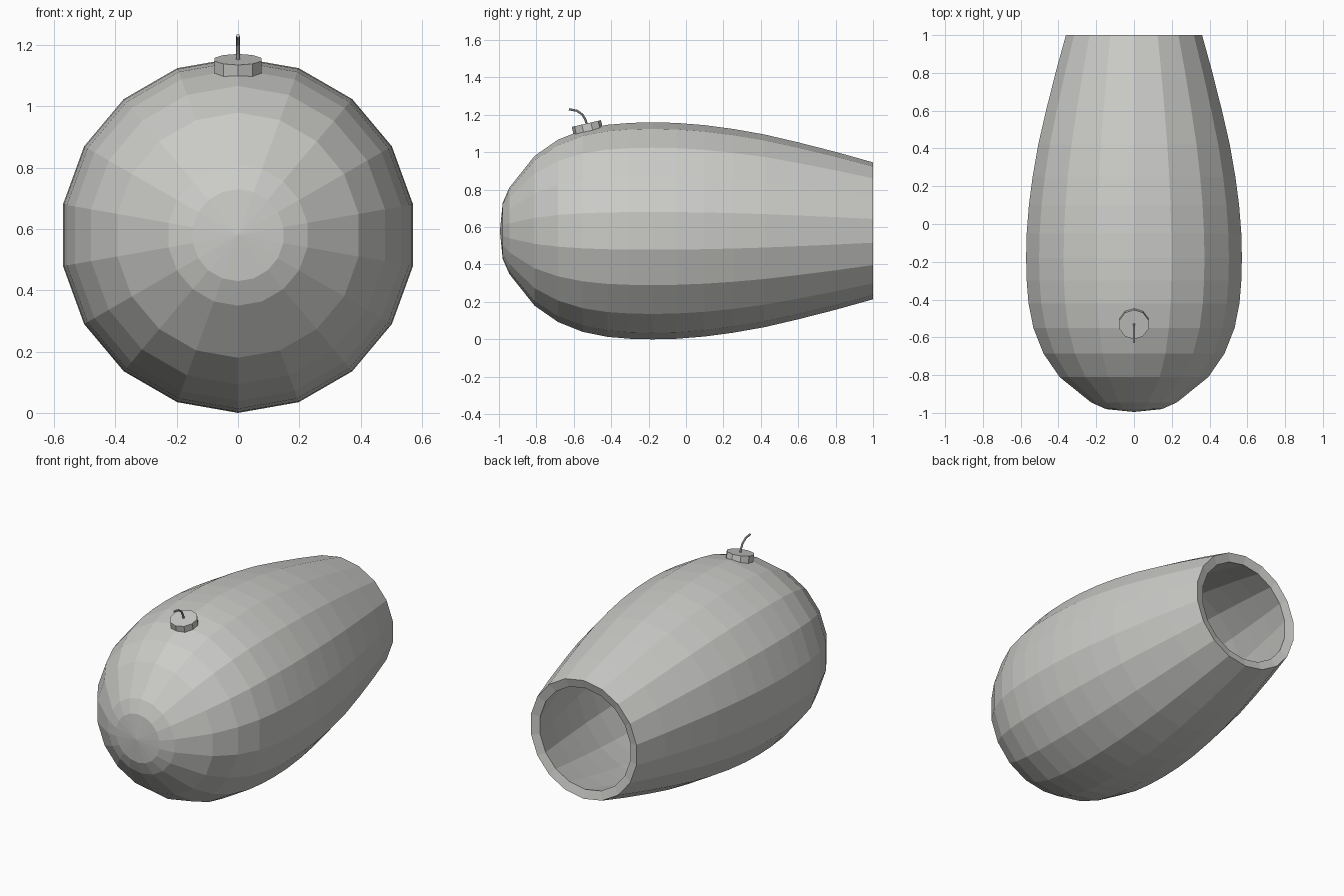
import bpy, bmesh, math
from mathutils import Vector, Matrix

if "Cube" in bpy.data.objects:
    bpy.data.objects.remove(bpy.data.objects["Cube"])

grey = bpy.data.materials.new("warm grey")
grey.diffuse_color = (0.60, 0.60, 0.58, 1)
grey.use_nodes = True
grey.node_tree.nodes["Principled BSDF"].inputs["Base Color"].default_value = grey.diffuse_color


def make_object(name, bm):
    mesh = bpy.data.meshes.new(name)
    bm.to_mesh(mesh)
    bm.free()
    mesh.materials.append(grey)
    obj = bpy.data.objects.new(name, mesh)
    bpy.context.collection.objects.link(obj)
    return obj


# Hollow barrel-like shell: profile (y, radius) turned about the long axis
SIDES, AXIS_Z = 18, 0.58
profile = [(-0.98, 0.15), (-0.945, 0.23), (-0.81, 0.40), (-0.685, 0.487),
           (-0.55, 0.541), (-0.42, 0.567), (-0.30, 0.577), (-0.18, 0.58),
           (-0.05, 0.577), (0.10, 0.565), (0.25, 0.545), (0.42, 0.515),
           (0.60, 0.473), (0.80, 0.422), (1.0, 0.366)]
bm = bmesh.new()
nose = bm.verts.new((0, -0.995, AXIS_Z))
rings = []
for y, r in profile:
    rings.append([bm.verts.new((r * math.sin(a), y, AXIS_Z - r * math.cos(a)))
                  for a in (2 * math.pi * k / SIDES for k in range(SIDES))])
for k in range(SIDES):
    n = (k + 1) % SIDES
    bm.faces.new((nose, rings[0][k], rings[0][n]))
    for a, b in zip(rings, rings[1:]):
        bm.faces.new((a[k], b[k], b[n], a[n]))
bm.normal_update()
bm.faces.ensure_lookup_table()
if bm.faces[0].normal.y > 0:
    bmesh.ops.reverse_faces(bm, faces=bm.faces[:])
shell = make_object("shell", bm)
wall = shell.modifiers.new("wall", 'SOLIDIFY')
wall.thickness = 0.055
wall.offset = -1

# Small cap sitting on the upper front, tilted with the surface
bm = bmesh.new()
bmesh.ops.create_cone(bm, cap_ends=True, segments=10, radius1=0.08,
                      radius2=0.08, depth=0.042)
cap = make_object("cap", bm)
cap.matrix_world = Matrix.Translation((0, -0.528, 1.133)) @ Matrix.Rotation(math.radians(13), 4, 'X')

# Curved fuse leaning forward, a thin tube swept along a path
path = [Vector((0, y, z)) for y, z in
        [(-0.527, 1.14), (-0.537, 1.172), (-0.553, 1.201), (-0.583, 1.222), (-0.626, 1.23)]]
bm = bmesh.new()
loops = []
for i, p in enumerate(path):
    t = (path[min(i + 1, len(path) - 1)] - path[max(i - 1, 0)]).normalized()
    side, up = Vector((1, 0, 0)), t.cross(Vector((1, 0, 0)))
    loops.append([bm.verts.new(p + 0.006 * (side * math.cos(k * math.pi / 4) + up * math.sin(k * math.pi / 4)))
                  for k in range(8)])
for a, b in zip(loops, loops[1:]):
    for k in range(8):
        n = (k + 1) % 8
        bm.faces.new((a[k], a[n], b[n], b[k]))
bm.faces.new(loops[0])
bm.faces.new(loops[-1])
bmesh.ops.recalc_face_normals(bm, faces=bm.faces[:])
make_object("fuse", bm)
